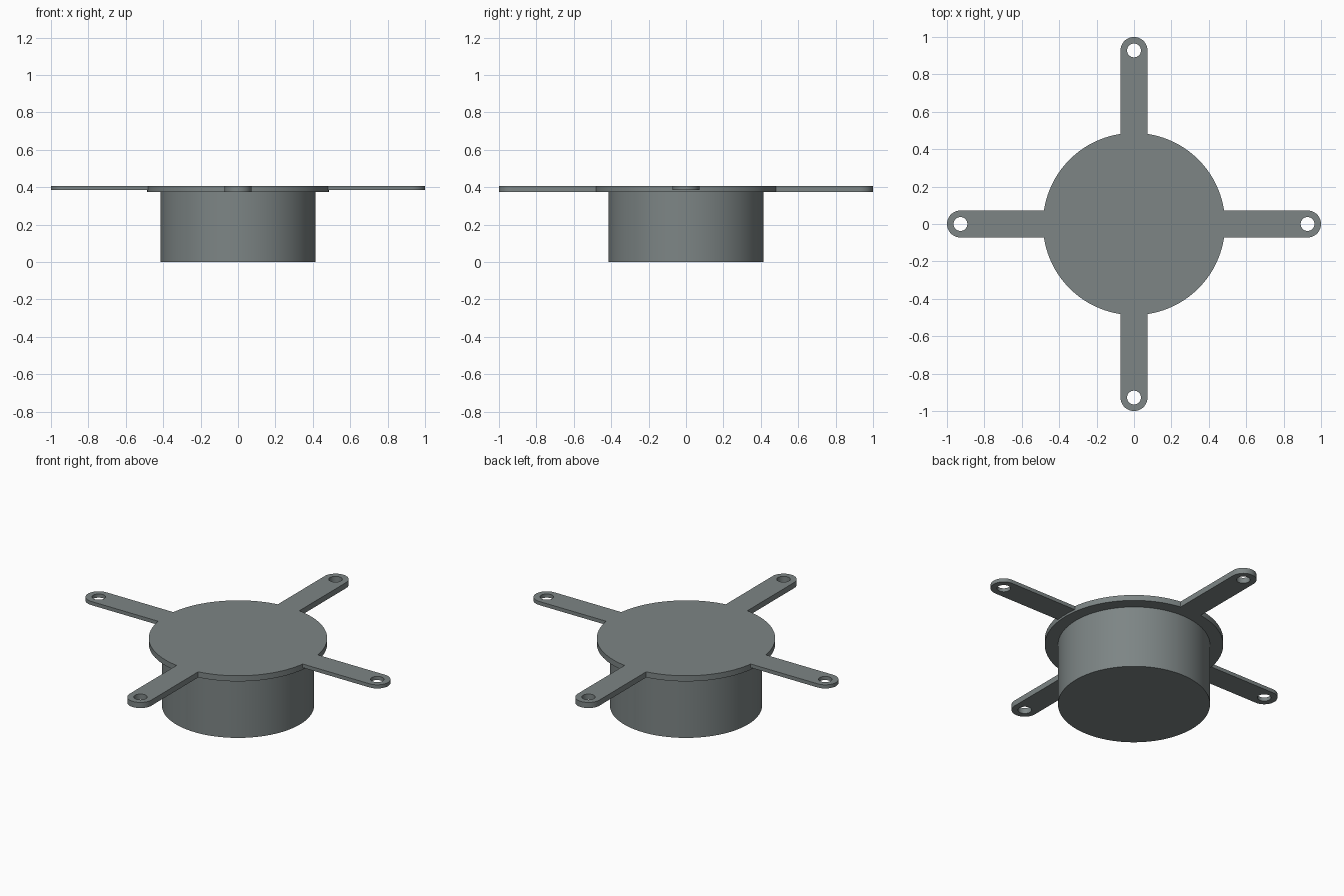
import bpy, bmesh, math
from mathutils import Matrix

if "Cube" in bpy.data.objects:
    bpy.data.objects.remove(bpy.data.objects["Cube"])

DISC_R, DRUM_R = 0.487, 0.415
TOP, DISC_BOTTOM = 0.408, 0.374
HALF_W, HOLE_X, HOLE_R = 0.072, 0.928, 0.037

grey = bpy.data.materials.new("steel grey")
grey.diffuse_color = (0.205, 0.235, 0.235, 1)
grey.use_nodes = True
grey.node_tree.nodes["Principled BSDF"].inputs["Base Color"].default_value = grey.diffuse_color


def finish(name, bm):
    bmesh.ops.recalc_face_normals(bm, faces=bm.faces)
    mesh = bpy.data.meshes.new(name)
    bm.to_mesh(mesh)
    bm.free()
    mesh.materials.append(grey)
    obj = bpy.data.objects.new(name, mesh)
    bpy.context.collection.objects.link(obj)
    bpy.ops.object.select_all(action='DESELECT')
    obj.select_set(True)
    bpy.context.view_layer.objects.active = obj
    bpy.ops.object.shade_smooth_by_angle(angle=math.radians(30))


def arc(cx, r, a0, a1, n):
    return [(cx + r * math.cos(a0 + (a1 - a0) * i / n),
             r * math.sin(a0 + (a1 - a0) * i / n)) for i in range(n + 1)]


# Round drum with its wider cover disc, stacked as rings
def body(segments=96):
    bm = bmesh.new()
    rings = []
    for r, z in ((DRUM_R, 0), (DRUM_R, DISC_BOTTOM), (DISC_R, DISC_BOTTOM), (DISC_R, TOP)):
        rings.append([bm.verts.new((x, y, z))
                      for x, y in arc(0, r, 0, math.tau, segments)[:-1]])
    for low, high in zip(rings, rings[1:]):
        for i in range(segments):
            j = (i + 1) % segments
            bm.faces.new((low[i], low[j], high[j], high[i]))
    bm.faces.new(rings[0])
    bm.faces.new(rings[-1])
    finish("drum_and_cover", bm)


# Flat mounting arm with rounded tip and screw hole
def arm(name, angle, bottom):
    bm = bmesh.new()
    root = math.asin(HALF_W / DISC_R)
    outline = (arc(HOLE_X, HALF_W, -math.pi / 2, math.pi / 2, 24)
               + arc(0, DISC_R - 0.001, root, -root, 6))
    hole = arc(HOLE_X, HOLE_R, 0, math.tau, 32)[:-1]
    edges = []
    for loop in (outline, hole):
        vs = [bm.verts.new((x, y, bottom)) for x, y in loop]
        edges += [bm.edges.new((vs[i - 1], vs[i])) for i in range(len(vs))]
    bmesh.ops.triangle_fill(bm, edges=edges, use_beauty=True, normal=(0, 0, 1))
    extruded = bmesh.ops.extrude_face_region(bm, geom=bm.faces[:], use_keep_orig=True)
    top = [v for v in extruded["geom"] if isinstance(v, bmesh.types.BMVert)]
    bmesh.ops.translate(bm, verts=top, vec=(0, 0, TOP - bottom))
    bmesh.ops.transform(bm, matrix=Matrix.Rotation(angle, 4, 'Z'), verts=bm.verts)
    finish(name, bm)


body()
# Side arms are thinner than the front and back arms
for k, (side, bottom) in enumerate((("right", 0.386), ("back", DISC_BOTTOM),
                                    ("left", 0.386), ("front", DISC_BOTTOM))):
    arm(side + "_arm", k * math.pi / 2, bottom)
